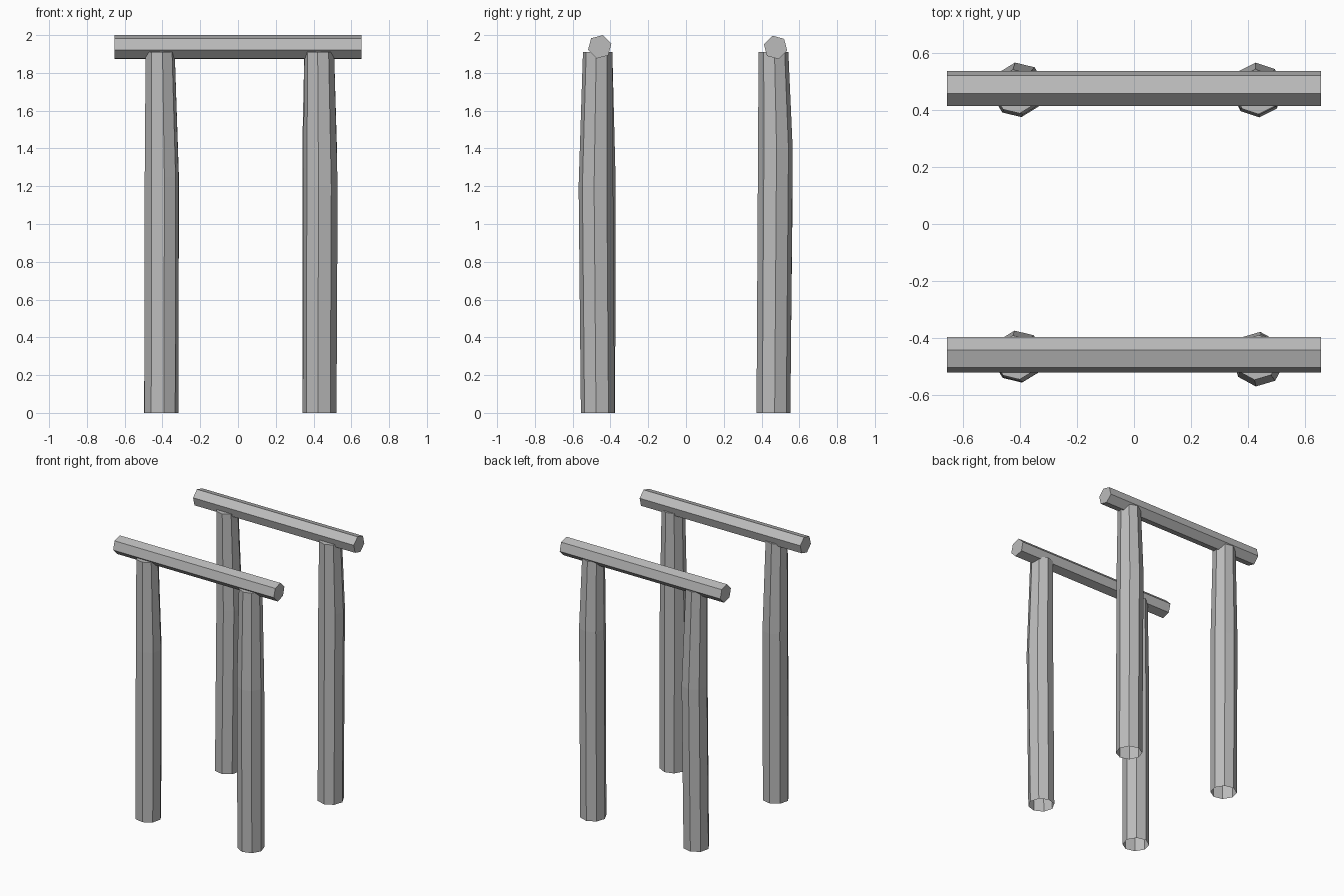
import bpy
import bmesh
from math import cos, sin, radians, tau

cube = bpy.data.objects.get("Cube")
if cube:
    bpy.data.objects.remove(cube, do_unlink=True)

grey = bpy.data.materials.new("plain grey")
grey.use_nodes = True
colour = (0.5, 0.5, 0.5, 1)
grey.diffuse_color = colour
grey.node_tree.nodes["Principled BSDF"].inputs["Base Color"].default_value = colour


def ring(bm, sides, turn, place):
    """Add a regular ring of vertices; place maps (cos, sin) to a position."""
    angles = [radians(turn) + tau * i / sides for i in range(sides)]
    return [bm.verts.new(place(cos(a), sin(a))) for a in angles]


def loft(name, bm, rings, cap_start):
    """Bridge the rings with flat sides and cap the ends."""
    for low, high in zip(rings, rings[1:]):
        for i in range(len(low)):
            j = (i + 1) % len(low)
            bm.faces.new((low[i], low[j], high[j], high[i]))
    bm.faces.new(rings[-1])
    if cap_start:
        bm.faces.new(rings[0][::-1])
    bmesh.ops.recalc_face_normals(bm, faces=bm.faces)
    mesh = bpy.data.meshes.new(name)
    bm.to_mesh(mesh)
    bm.free()
    mesh.materials.append(grey)
    bpy.context.collection.objects.link(bpy.data.objects.new(name, mesh))


def post(name, turn, sections):
    """Eight-sided log, open underneath; sections are (x, y, z, radius)."""
    bm = bmesh.new()
    rings = [ring(bm, 8, turn, lambda c, s: (x + r * c, y + r * s, z))
             for x, y, z, r in sections]
    loft(name, bm, rings, False)


def beam(name, turn, y, z, radius=0.064, half=0.655):
    """Six-sided bar lying along x."""
    bm = bmesh.new()
    rings = [ring(bm, 6, turn, lambda c, s: (x, y + radius * c, z + radius * s))
             for x in (-half, half)]
    loft(name, bm, rings, True)


# Slightly crooked posts: foot, knee and narrower top
post("front_right_post", 9, [(-0.406, -0.465, 0, 0.091),
                             (-0.404, -0.463, 1.25, 0.091),
                             (-0.412, -0.467, 1.91, 0.078)])
post("front_left_post", -6, [(0.432, -0.467, 0, 0.09),
                             (0.436, -0.477, 1.2, 0.092),
                             (0.43, -0.467, 1.91, 0.079)])
post("back_right_post", 9, [(-0.408, 0.463, 0, 0.09),
                            (-0.402, 0.474, 1.2, 0.092),
                            (-0.412, 0.464, 1.91, 0.078)])
post("back_left_post", 4, [(0.432, 0.463, 0, 0.09),
                           (0.432, 0.473, 1.4, 0.092),
                           (0.43, 0.463, 1.91, 0.079)])

# Cross bars resting on each pair of posts
beam("front_beam", 15, -0.457, 1.938)
beam("back_beam", 45, 0.474, 1.935)
